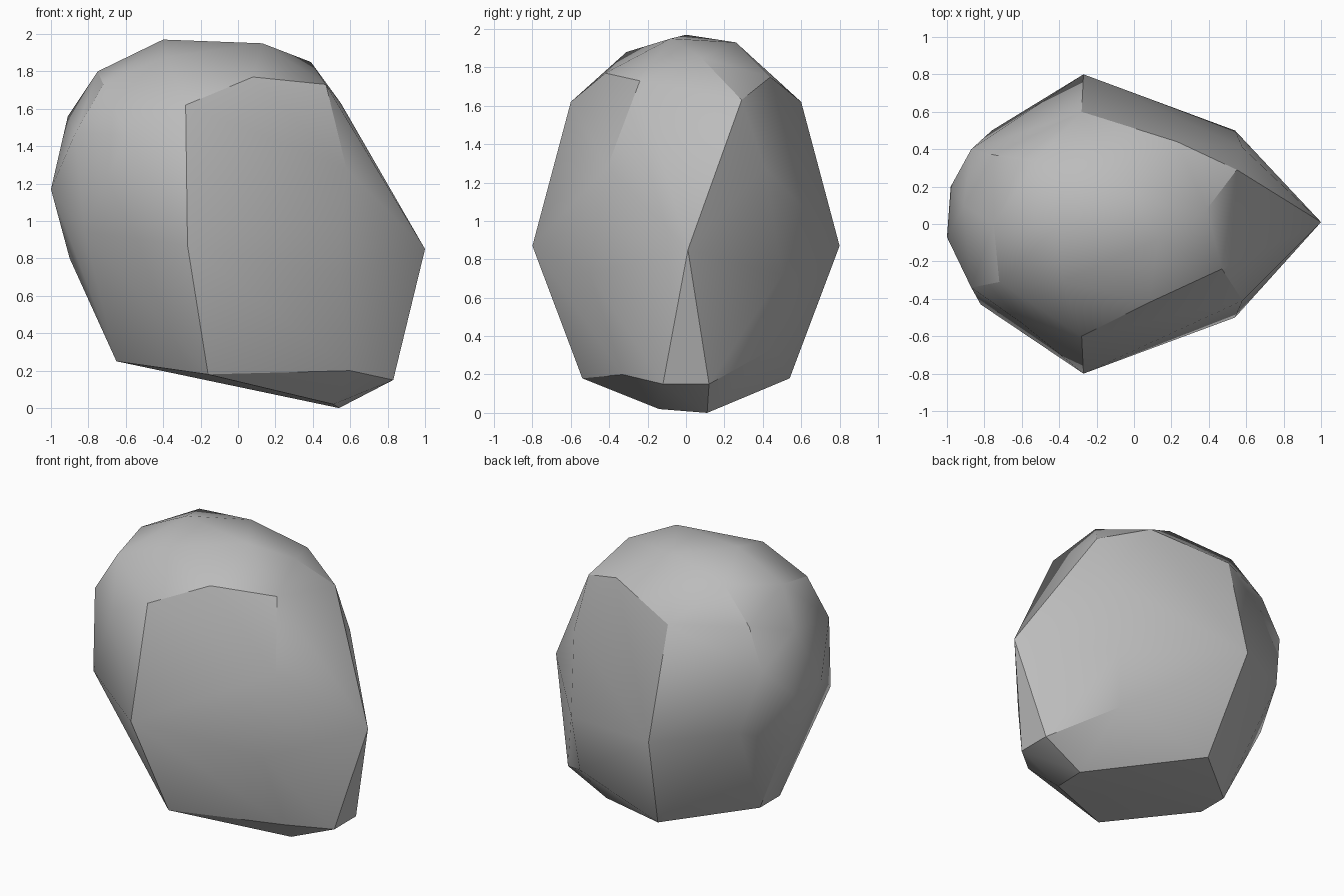
import bpy
import bmesh
import math
from mathutils import Vector

default_cube = bpy.data.objects.get("Cube")
if default_cube:
    bpy.data.objects.remove(default_cube, do_unlink=True)


def make_material(name, colour):
    material = bpy.data.materials.new(name)
    material.use_nodes = True
    material.diffuse_color = colour
    material.node_tree.nodes["Principled BSDF"].inputs["Base Color"].default_value = colour
    return material


def both_sides(points):
    """Return the points together with their copies mirrored front to back."""
    return points + [(x, -y, z) for x, y, z in points]


# Sloping base and the blunt foot under the right-hand tip
base_corners = both_sides([
    (-.65, .11, .25), (-.16, .54, .18), (.83, .12, .15),
]) + [(.54, .11, 0), (.51, -.14, .02), (.6, -.33, .2), (.5, .46, .34)]

# Widest girth: pointed tip, front and back bulges, rounded blunt end
girth_corners = both_sides([
    (-.27, .8, .87), (.54, .5, .72), (.58, .41, 1.28),
]) + [(1, .01, .85), (-1, -.07, 1.17)]

blunt_end_corners = [
    (-.9, .18, .8), (-.82, -.43, .94), (-.87, -.34, 1.47), (-.6, -.53, 1.46),
    (-.98, .2, 1.16), (-.76, .5, .95), (-.87, .4, 1.37), (-.91, .1, 1.56),
]

# Shoulders that curve in towards the crown
shoulder_corners = both_sides([(-.28, .6, 1.62)]) + [
    (-.72, -.31, 1.73), (-.75, .37, 1.64), (-.75, 0, 1.8),
    (.47, -.24, 1.73), (.55, .29, 1.63), (.39, .08, 1.85),
    (.08, -.42, 1.77), (.23, .44, 1.75),
]

# Nearly flat crown
crown_corners = [
    (-.38, -.31, 1.88), (-.4, 0, 1.97), (.13, -.08, 1.95),
    (-.08, .26, 1.93), (-.53, .33, 1.86),
]


def build_boulder(name, corners, material):
    """Wrap a faceted convex skin around the chosen corners."""
    bm = bmesh.new()
    for corner in corners:
        bm.verts.new(Vector(corner))
    hull = bmesh.ops.convex_hull(bm, input=bm.verts[:], use_existing_faces=False)
    buried = set(hull["geom_interior"]) | set(hull["geom_unused"])
    bmesh.ops.delete(
        bm,
        geom=[item for item in buried if isinstance(item, bmesh.types.BMVert)],
        context="VERTS",
    )
    bmesh.ops.recalc_face_normals(bm, faces=bm.faces[:])

    mesh = bpy.data.meshes.new(name)
    bm.to_mesh(mesh)
    bm.free()
    mesh.materials.append(material)
    boulder = bpy.data.objects.new(name, mesh)
    bpy.context.collection.objects.link(boulder)
    return boulder


stone_grey = make_material("stone grey", (.5, .5, .5, 1))
boulder = build_boulder(
    "boulder",
    base_corners + girth_corners + blunt_end_corners + shoulder_corners + crown_corners,
    stone_grey,
)

# Soften the gentle facets and keep the hard breaks crisp
bpy.ops.object.select_all(action="DESELECT")
boulder.select_set(True)
bpy.context.view_layer.objects.active = boulder
bpy.ops.object.shade_smooth_by_angle(angle=math.radians(30))
